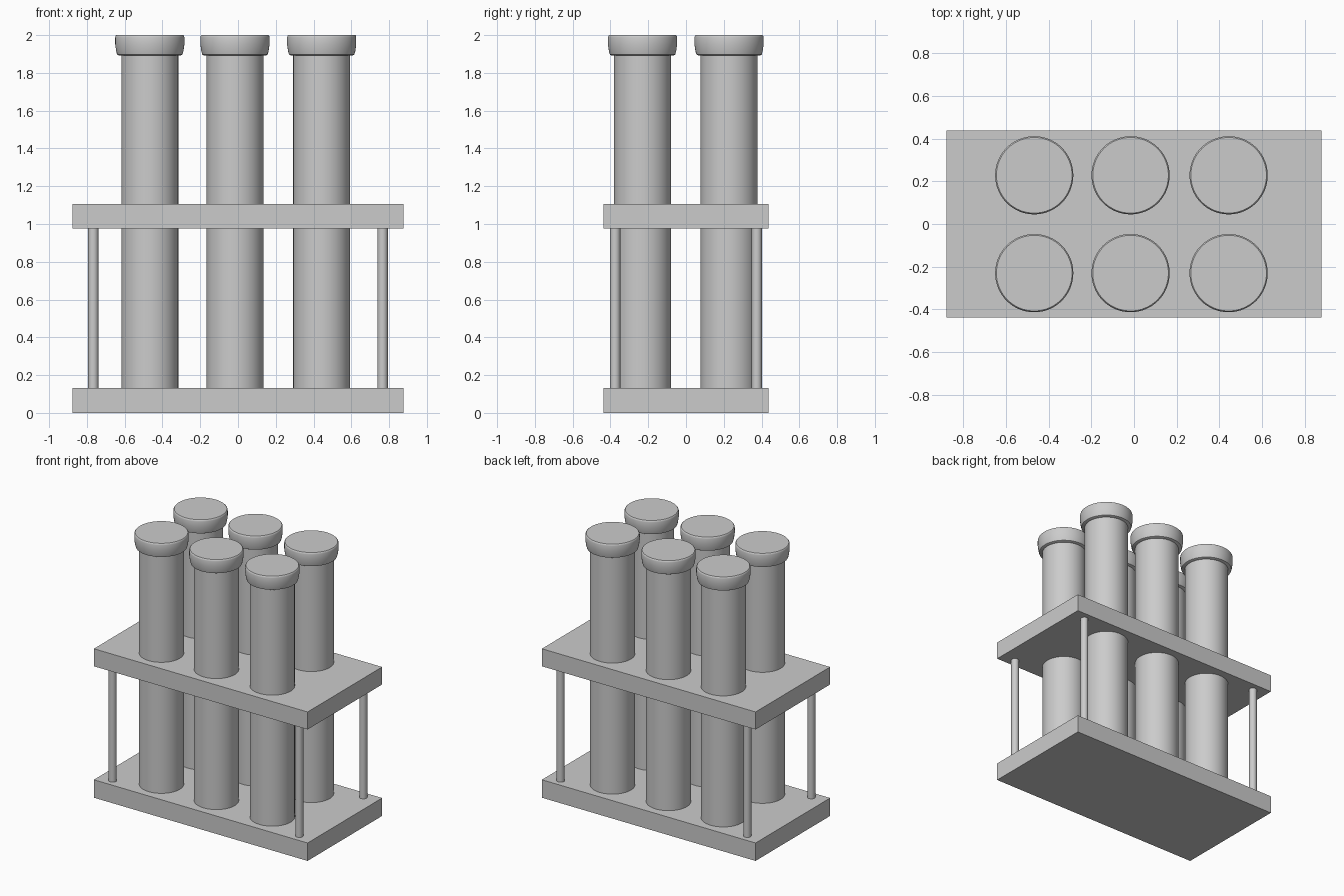
import bpy, bmesh, math

if "Cube" in bpy.data.objects:
    bpy.data.objects.remove(bpy.data.objects["Cube"])


def finish(name, bm):
    bmesh.ops.recalc_face_normals(bm, faces=bm.faces)
    mesh = bpy.data.meshes.new(name)
    bm.to_mesh(mesh)
    bm.free()
    obj = bpy.data.objects.new(name, mesh)
    bpy.context.collection.objects.link(obj)
    bpy.ops.object.select_all(action='DESELECT')
    obj.select_set(True)
    bpy.context.view_layer.objects.active = obj
    bpy.ops.object.shade_smooth_by_angle(angle=math.radians(40))
    return obj


def plate(name, z0, z1):
    bm = bmesh.new()
    bmesh.ops.create_cube(bm, size=1)
    for v in bm.verts:
        v.co.x *= 1.754
        v.co.y *= 0.874
        v.co.z = z0 if v.co.z < 0 else z1
    return finish(name, bm)


def turned(name, x, y, profile, sides):
    """Closed round part from a list of (radius, z) rings, bottom to top."""
    bm = bmesh.new()
    rings = []
    for r, z in profile:
        rings.append([bm.verts.new((x + r * math.cos(2 * math.pi * i / sides),
                                    y + r * math.sin(2 * math.pi * i / sides), z))
                      for i in range(sides)])
    for a, b in zip(rings, rings[1:]):
        for i in range(sides):
            j = (i + 1) % sides
            bm.faces.new((a[i], a[j], b[j], b[i]))
    bm.faces.new(rings[0][::-1])
    bm.faces.new(rings[-1])
    return finish(name, bm)


# Rack plates
plate("base_plate", 0, 0.133)
plate("upper_plate", 0.975, 1.105)

# Corner posts
for x in (-0.766, 0.766):
    for y in (-0.375, 0.375):
        turned("corner_post", x, y, [(0.027, 0.1), (0.027, 1.0)], 24)

# Tubes standing in the rack, each with a flared cap
CAP = [(0.165, 1.893), (0.173, 1.897), (0.178, 1.915), (0.183, 1.95),
       (0.183, 1.988), (0.181, 1.996), (0.177, 2.0)]
for x in (-0.467, -0.016, 0.443):
    for y in (-0.23, 0.228):
        turned("tube", x, y, [(0.151, 0.06), (0.151, 1.92)], 64)
        turned("tube_cap", x, y, CAP, 64)
